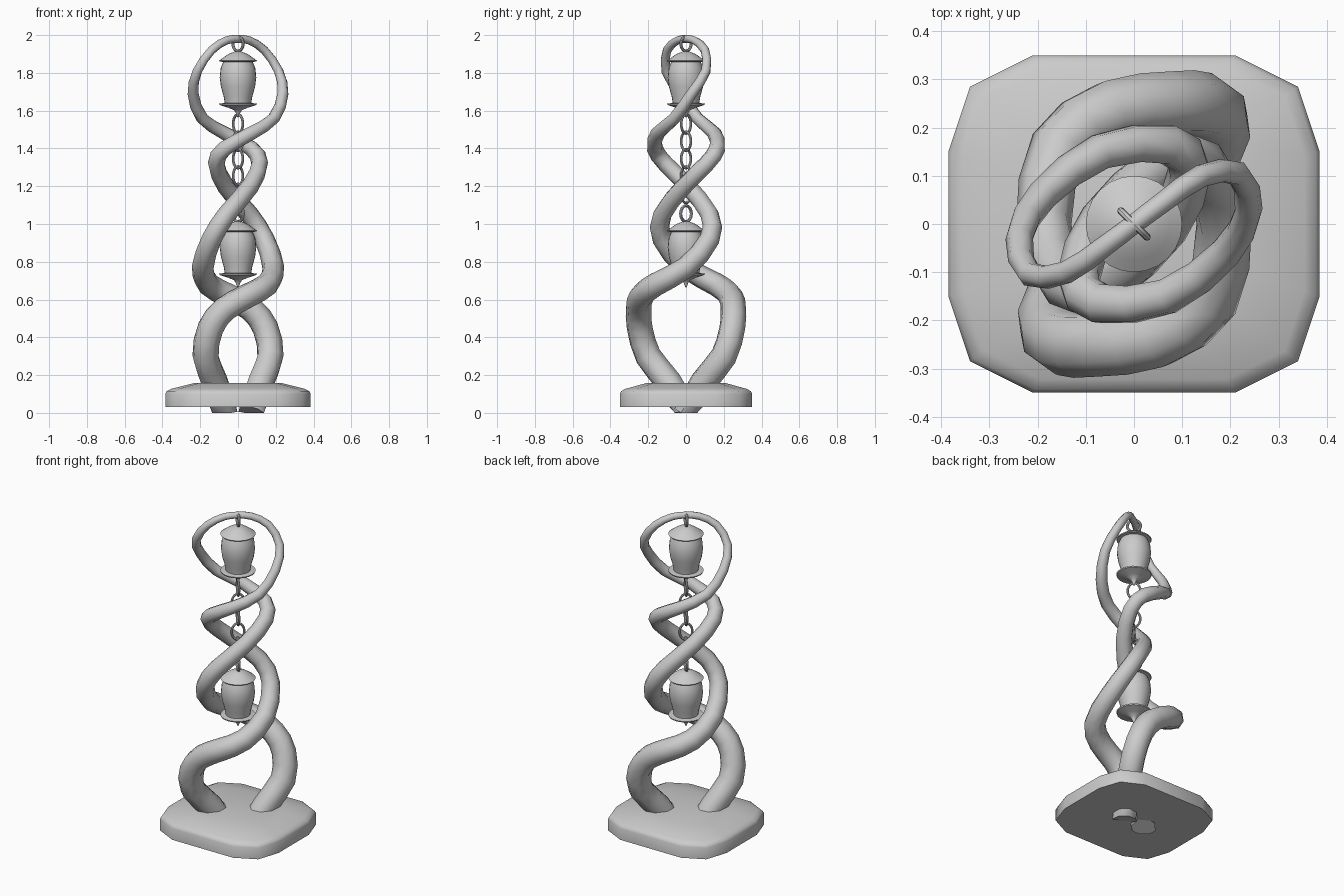
import bpy, bmesh, math
from mathutils import Vector, Matrix

if "Cube" in bpy.data.objects:
    bpy.data.objects.remove(bpy.data.objects["Cube"])


def make_object(name, bm, angle=40):
    bmesh.ops.recalc_face_normals(bm, faces=bm.faces)
    me = bpy.data.meshes.new(name)
    bm.to_mesh(me)
    bm.free()
    ob = bpy.data.objects.new(name, me)
    bpy.context.collection.objects.link(ob)
    bpy.ops.object.select_all(action='DESELECT')
    ob.select_set(True)
    bpy.context.view_layer.objects.active = ob
    bpy.ops.object.shade_smooth_by_angle(angle=math.radians(angle))
    return ob


def skin(bm, rings, closed=False, caps=True):
    rings = [[bm.verts.new(p) for p in r] for r in rings]
    n = len(rings[0])
    pairs = list(zip(rings, rings[1:]))
    if closed:
        pairs.append((rings[-1], rings[0]))
    for a, b in pairs:
        for i in range(n):
            j = (i + 1) % n
            bm.faces.new((a[i], a[j], b[j], b[i]))
    if caps and not closed:
        bm.faces.new(rings[0])
        bm.faces.new(rings[-1])


def catmull(pts, steps):
    pts = [Vector(p) for p in pts]
    ext = [2 * pts[0] - pts[1]] + pts + [2 * pts[-1] - pts[-2]]
    out = []
    for k in range(1, len(ext) - 2):
        a, b, c, d = ext[k - 1:k + 3]
        for s in range(steps):
            t = s / steps
            out.append(0.5 * (2 * b + (c - a) * t + (2 * a - 5 * b + 4 * c - d) * t * t
                              + (3 * b - a - 3 * c + d) * t ** 3))
    return out + [pts[-1]]


# Base slab with chamfered corners and a domed top
q = [(0.385, 0.15), (0.34, 0.285), (0.21, 0.35)]
outline = (q + [(-x, y) for x, y in reversed(q)] + [(-x, -y) for x, y in q]
           + [(x, -y) for x, y in reversed(q)])
bm = bmesh.new()
skin(bm, [[(x * s, y * s, z) for x, y in outline]
          for s, z in ((1, 0.03), (1, 0.1), (0.98, 0.115), (0.92, 0.127), (0.6, 0.158))])
make_object("base", bm, 50)

# Twisting strands: x, y, z, half width; the second is a half turn of the first
path = [(-0.07, 0.0, 0.0), (-0.12, -0.09, 0.16), (-0.172, -0.2, 0.3), (-0.145, -0.245, 0.45),
        (-0.07, -0.25, 0.55), (0.05, -0.235, 0.62), (0.155, -0.16, 0.68), (0.187, 0.0, 0.77),
        (0.14, 0.125, 0.92), (0.06, 0.125, 1.05), (-0.065, 0.01, 1.2), (-0.115, -0.11, 1.32),
        (-0.07, -0.165, 1.4), (0.07, -0.15, 1.48), (0.19, -0.06, 1.56), (0.238, 0.03, 1.69),
        (0.215, 0.105, 1.81), (0.14, 0.1, 1.92), (0.06, 0.045, 1.972), (0.0, 0.0, 1.98)]
radii = [0.07, 0.07, 0.07, 0.068, 0.066, 0.064, 0.06, 0.056, 0.052, 0.049,
         0.046, 0.044, 0.042, 0.037, 0.032, 0.028, 0.025, 0.023, 0.021, 0.02]
STEPS = 2
pts = catmull(path, STEPS)
for name, turn in (("strand_left", 0), ("strand_right", math.pi)):
    rings = []
    side = Vector((1, -1, 0))
    for i, p in enumerate(pts):
        t = (pts[min(i + 1, len(pts) - 1)] - pts[max(i - 1, 0)]).normalized()
        side = (side - t * side.dot(t)).normalized()
        up = t.cross(side)
        k = min(i // STEPS, len(radii) - 2)
        f = i / STEPS - k
        r = radii[k] * (1 - f) + radii[k + 1] * f
        ring = []
        for j in range(8):
            a = math.tau * (j + 0.5) / 8
            v = p + (side * math.cos(a) + up * math.sin(a)) * r * 1.03
            ring.append((v.x, v.y, max(v.z, 0.0)))
        rings.append(ring)
    bm = bmesh.new()
    skin(bm, rings)
    bm.transform(Matrix.Rotation(turn, 4, 'Z'))
    make_object(name, bm, 50)


# Lantern: lathed body with cap brim, lower flange and hanging tip
profile = [(0.003, -0.2), (0.011, -0.18), (0.02, -0.163), (0.05, -0.15), (0.098, -0.135),
           (0.1, -0.128), (0.07, -0.124), (0.076, -0.09), (0.09, -0.04), (0.097, 0.01),
           (0.092, 0.06), (0.078, 0.093), (0.097, 0.095), (0.1, 0.1), (0.075, 0.118),
           (0.05, 0.135), (0.02, 0.147), (0.003, 0.149)]


def lantern(name, z):
    bm = bmesh.new()
    skin(bm, [[(r * math.cos(math.tau * j / 24), r * math.sin(math.tau * j / 24), z + h)
               for j in range(24)] for r, h in profile])
    make_object(name, bm, 40)


lantern("upper_lantern", 1.765)
lantern("lower_lantern", 0.865)


# Upright oval link turned about z
def link(name, z, half_w, half_h, wire, turn):
    rings = []
    for i in range(20):
        a = math.tau * i / 20
        n = Vector((math.cos(a) / half_w, 0, math.sin(a) / half_h)).normalized()
        c = Vector((half_w * math.cos(a), 0, half_h * math.sin(a)))
        rings.append([c + (n * math.cos(b) + Vector((0, 1, 0)) * math.sin(b)) * wire
                      for b in (math.tau * j / 8 for j in range(8))])
    bm = bmesh.new()
    skin(bm, rings, closed=True)
    bm.transform(Matrix.Translation((0, 0, z)) @ Matrix.Rotation(math.radians(turn), 4, 'Z'))
    make_object(name, bm)


link("top_ring", 1.954, 0.038, 0.038, 0.008, -45)
link("lower_ring", 1.055, 0.04, 0.042, 0.008, -45)
for k in range(5):
    link(f"chain_link_{k + 1}", 1.53 - 0.092 * k, 0.036, 0.051, 0.007, 45 if k % 2 else -45)
